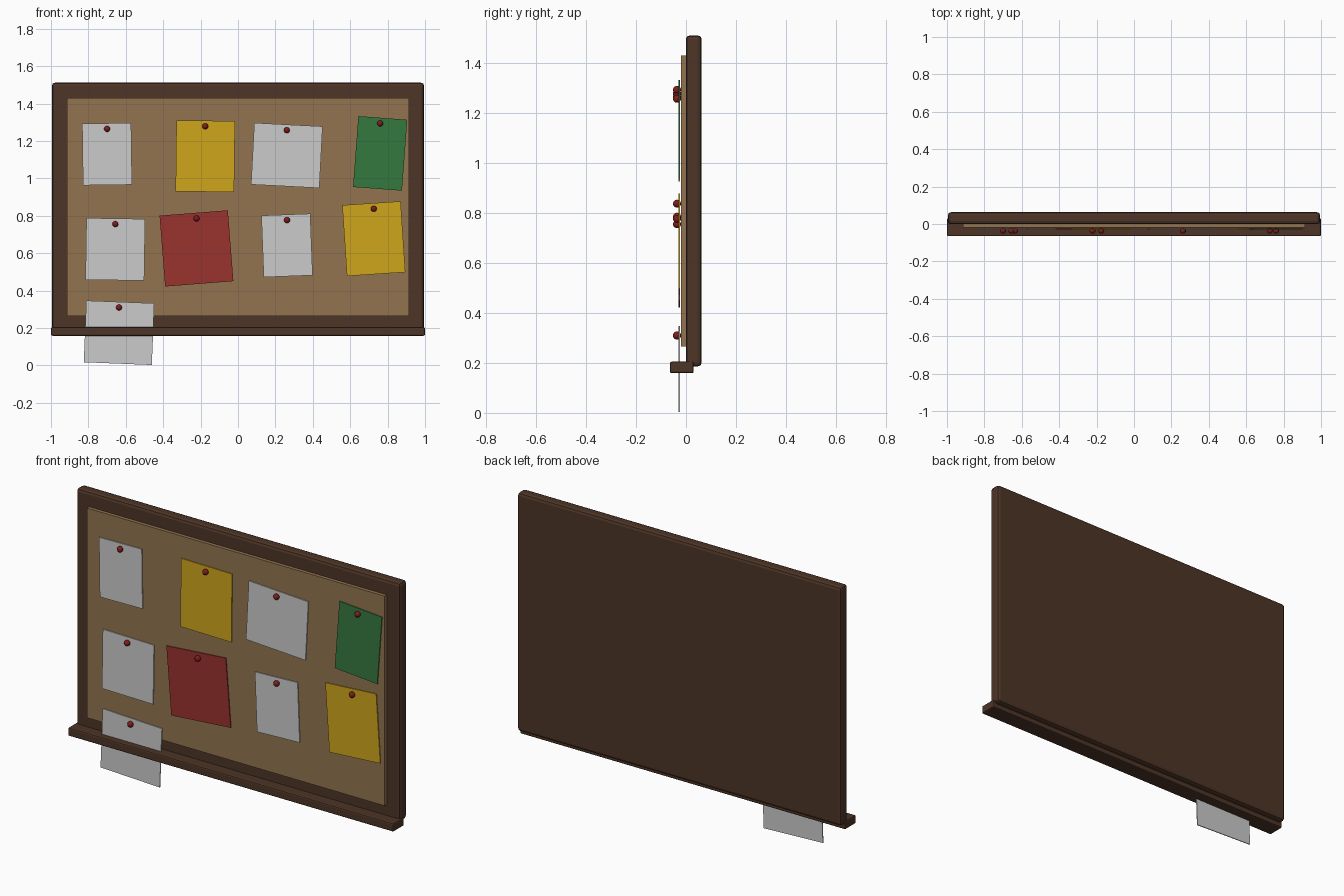
import bpy
from math import radians

if "Cube" in bpy.data.objects:
    bpy.data.objects.remove(bpy.data.objects["Cube"])


def material(name, rgb):
    m = bpy.data.materials.new(name)
    m.diffuse_color = (*rgb, 1)
    m.use_nodes = True
    m.node_tree.nodes["Principled BSDF"].inputs["Base Color"].default_value = m.diffuse_color
    return m


WOOD = material("dark_wood", (0.075, 0.035, 0.02))
CORK = material("cork", (0.29, 0.175, 0.08))
YELLOW = material("yellow_paper", (0.62, 0.38, 0.012))
GREEN = material("green_paper", (0.035, 0.19, 0.05))
RED = material("red_paper", (0.32, 0.032, 0.027))
PIN = material("pin_red", (0.22, 0.012, 0.01))


def box(name, center, size, mat=None, tilt=0, bevel=0):
    bpy.ops.mesh.primitive_cube_add(size=1, location=center)
    ob = bpy.context.object
    ob.name = name
    ob.scale = size
    bpy.ops.object.transform_apply(location=False, rotation=False, scale=True)
    ob.rotation_euler.y = -radians(tilt)  # positive tilt = counterclockwise from the front
    if mat:
        ob.data.materials.append(mat)
    if bevel:
        mod = ob.modifiers.new("bevel", "BEVEL")
        mod.width = bevel
        mod.segments = 2
    return ob


# Wooden backing, cork face and bottom ledge
box("backing_board", (0, 0.031, 0.849), (1.99, 0.064, 1.326), WOOD, bevel=0.016)
box("cork_panel", (0, -0.009, 0.848), (1.83, 0.022, 1.165), CORK)
box("ledge", (0, -0.017, 0.182), (2.0, 0.096, 0.046), WOOD, bevel=0.007)

# Pinned papers: x, z, width, height, tilt, colour
papers = [
    (-0.70, 1.13, 0.262, 0.33, 0.8, None),
    (-0.175, 1.119, 0.313, 0.38, -0.7, YELLOW),
    (0.261, 1.123, 0.366, 0.33, -3.0, None),
    (0.76, 1.134, 0.262, 0.38, -4.3, GREEN),
    (-0.656, 0.621, 0.314, 0.33, -0.9, None),
    (-0.222, 0.626, 0.366, 0.38, 4.5, RED),
    (0.262, 0.642, 0.262, 0.33, 2.2, None),
    (0.726, 0.678, 0.313, 0.38, 3.8, YELLOW),
    (-0.636, 0.175, 0.364, 0.33, -2.3, None),
]
for i, (x, z, w, h, tilt, mat) in enumerate(papers, 1):
    box(f"paper_{i}", (x, -0.027, z), (w, 0.005, h), mat, tilt)
    # Round push pin near the top edge
    bpy.ops.mesh.primitive_uv_sphere_add(segments=16, ring_count=10, radius=0.016,
                                         location=(x, -0.036, z + h / 2 - 0.03))
    pin = bpy.context.object
    pin.name = f"push_pin_{i}"
    pin.data.materials.append(PIN)
    bpy.ops.object.shade_smooth()
